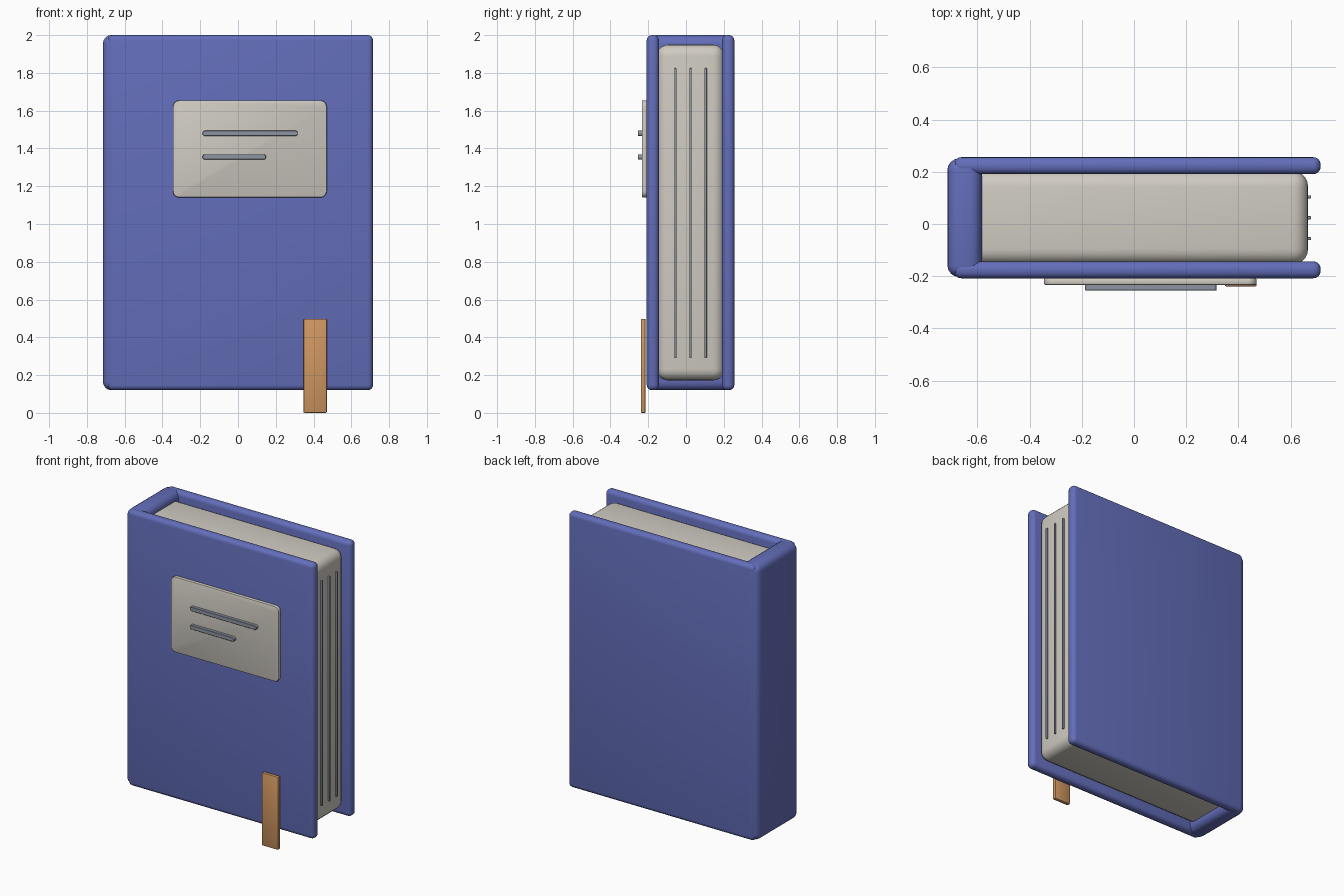
import bpy, bmesh

if "Cube" in bpy.data.objects:
    bpy.data.objects.remove(bpy.data.objects["Cube"])


def material(name, rgb):
    m = bpy.data.materials.new(name)
    m.diffuse_color = (*rgb, 1)
    m.use_nodes = True
    m.node_tree.nodes["Principled BSDF"].inputs["Base Color"].default_value = m.diffuse_color
    return m


BLUE = material("cover_blue", (0.125, 0.155, 0.49))
CREAM = material("paper_cream", (0.63, 0.60, 0.54))
SLATE = material("ink_slate", (0.27, 0.30, 0.36))
ORANGE = material("ribbon_orange", (0.63, 0.31, 0.12))


def block(name, x, y, z, mat, bevel, corner=0, segments=4):
    """Rounded box from axis ranges; corner rounds the outline seen from the front."""
    bm = bmesh.new()
    bmesh.ops.create_cube(bm, size=1)
    for v in bm.verts:
        for i, (lo, hi) in enumerate((x, y, z)):
            v.co[i] = lo if v.co[i] < 0 else hi
    if corner:
        along_y = [e for e in bm.edges
                   if abs(e.verts[0].co.y - e.verts[1].co.y) > 1e-5]
        bmesh.ops.bevel(bm, geom=along_y, offset=corner, segments=6,
                        profile=0.5, affect='EDGES')
    bmesh.ops.recalc_face_normals(bm, faces=bm.faces)
    mesh = bpy.data.meshes.new(name)
    bm.to_mesh(mesh)
    bm.free()
    mesh.materials.append(mat)
    ob = bpy.data.objects.new(name, mesh)
    bpy.context.collection.objects.link(ob)
    mod = ob.modifiers.new("soft_edges", 'BEVEL')
    mod.width = bevel
    mod.segments = segments
    mod.limit_method = 'ANGLE'
    mod.angle_limit = 0.7
    bpy.ops.object.select_all(action='DESELECT')
    ob.select_set(True)
    bpy.context.view_layer.objects.active = ob
    bpy.ops.object.modifier_apply(modifier=mod.name)
    bpy.ops.object.shade_smooth_by_angle(angle=0.6)
    return ob


# Covers and spine
block("front_cover", (-0.69, 0.715), (-0.208, -0.143), (0.12, 2), BLUE, 0.028)
block("back_cover", (-0.69, 0.715), (0.191, 0.256), (0.12, 2), BLUE, 0.028)
block("spine", (-0.715, -0.583), (-0.203, 0.251), (0.12, 2), BLUE, 0.045)

# Page block with fore-edge lines
block("pages", (-0.65, 0.667), (-0.155, 0.203), (0.172, 1.95), CREAM, 0.06, segments=5)
for i in range(3):
    y = 0.024 + (i - 1) * 0.08
    block(f"page_line_{i + 1}", (0.655, 0.678), (y - 0.006, y + 0.006),
          (0.29, 1.825), SLATE, 0.003, segments=2)

# Label plate with two raised bars
block("label", (-0.345, 0.47), (-0.234, -0.207), (1.14, 1.655), CREAM, 0.007,
      corner=0.035, segments=2)
for i, (right, z) in enumerate(((0.316, 1.48), (0.148, 1.355))):
    block(f"label_bar_{i + 1}", (-0.187, right), (-0.255, -0.232),
          (z - 0.014, z + 0.014), SLATE, 0.002, corner=0.012, segments=1)

# Bookmark ribbon
block("ribbon", (0.347, 0.47), (-0.239, -0.214), (0, 0.498), ORANGE, 0.006, segments=2)
